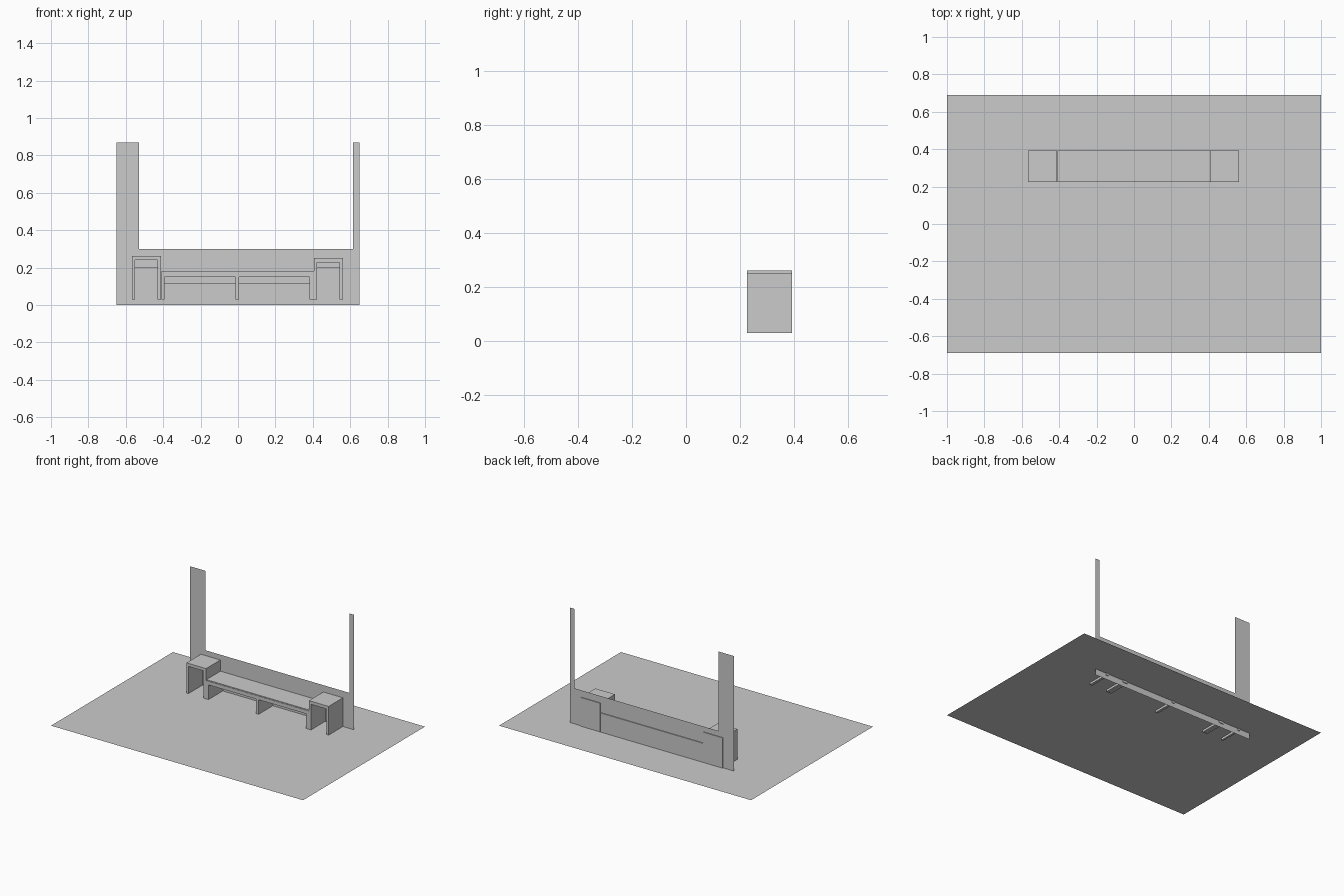
import bpy
import bmesh

if "Cube" in bpy.data.objects:
    bpy.data.objects.remove(bpy.data.objects["Cube"])

FRONT, BACK = 0.225, 0.393     # furniture depth range
WALL_Y = 0.387
FLOOR_Z = 0.045
FOOT_Z = 0.03


def extrude_profile(name, pts, y0, y1=None):
    """Face from an x-z outline at y0, extruded to y1 when given."""
    bm = bmesh.new()
    face = bm.faces.new([bm.verts.new((x, y0, z)) for x, z in pts])
    if y1 is not None:
        ext = bmesh.ops.extrude_face_region(bm, geom=[face], use_keep_orig=True)
        moved = [g for g in ext["geom"] if isinstance(g, bmesh.types.BMVert)]
        bmesh.ops.translate(bm, verts=moved, vec=(0, y1 - y0, 0))
        bmesh.ops.recalc_face_normals(bm, faces=bm.faces)
    mesh = bpy.data.meshes.new(name)
    bm.to_mesh(mesh)
    bm.free()
    obj = bpy.data.objects.new(name, mesh)
    bpy.context.collection.objects.link(obj)
    return obj


def rect(x0, x1, z0, z1):
    return [(x0, z0), (x1, z0), (x1, z1), (x0, z1)]


def arch(x0, x1, in0, in1, under, top):
    """Outline of a slab on two legs."""
    return [(x0, FOOT_Z), (in0, FOOT_Z), (in0, under), (in1, under),
            (in1, FOOT_Z), (x1, FOOT_Z), (x1, top), (x0, top)]


# Floor sheet
bpy.ops.mesh.primitive_plane_add(size=2, location=(0, 0, FLOOR_Z))
floor = bpy.context.object
floor.name = "floor"
floor.scale = (1, 0.691, 1)

# Wall sheet with a tall opening above the low sill
extrude_profile("back_wall", [
    (-0.65, 0), (0.65, 0), (0.65, 0.87), (0.615, 0.87),
    (0.615, 0.30), (-0.53, 0.30), (-0.53, 0.87), (-0.65, 0.87)], WALL_Y)

# End tables and the long bench, each with a rail at the rear
units = [
    ("left_table", -0.566, -0.411, -0.551, -0.43, 0.24, 0.262, 0.20),
    ("right_table", 0.406, 0.562, 0.422, 0.543, 0.228, 0.251, 0.20),
    ("bench", -0.41, 0.405, -0.392, 0.383, 0.15, 0.176, 0.115),
]
for name, x0, x1, in0, in1, under, top, rail in units:
    extrude_profile(name, arch(x0, x1, in0, in1, under, top), FRONT, BACK)
    extrude_profile(name + "_rear_rail", rect(in0, in1, rail, under), 0.376, BACK)
    extrude_profile(name + "_back_panel", rect(in0, in1, FLOOR_Z, rail), WALL_Y + 0.002, BACK)

# Bench centre leg and thin seat board
extrude_profile("bench_centre_leg", rect(-0.013, 0.005, FOOT_Z, 0.15), FRONT, BACK)
extrude_profile("bench_seat_board", rect(-0.41, 0.405, 0.176, 0.182), FRONT + 0.003, BACK)
